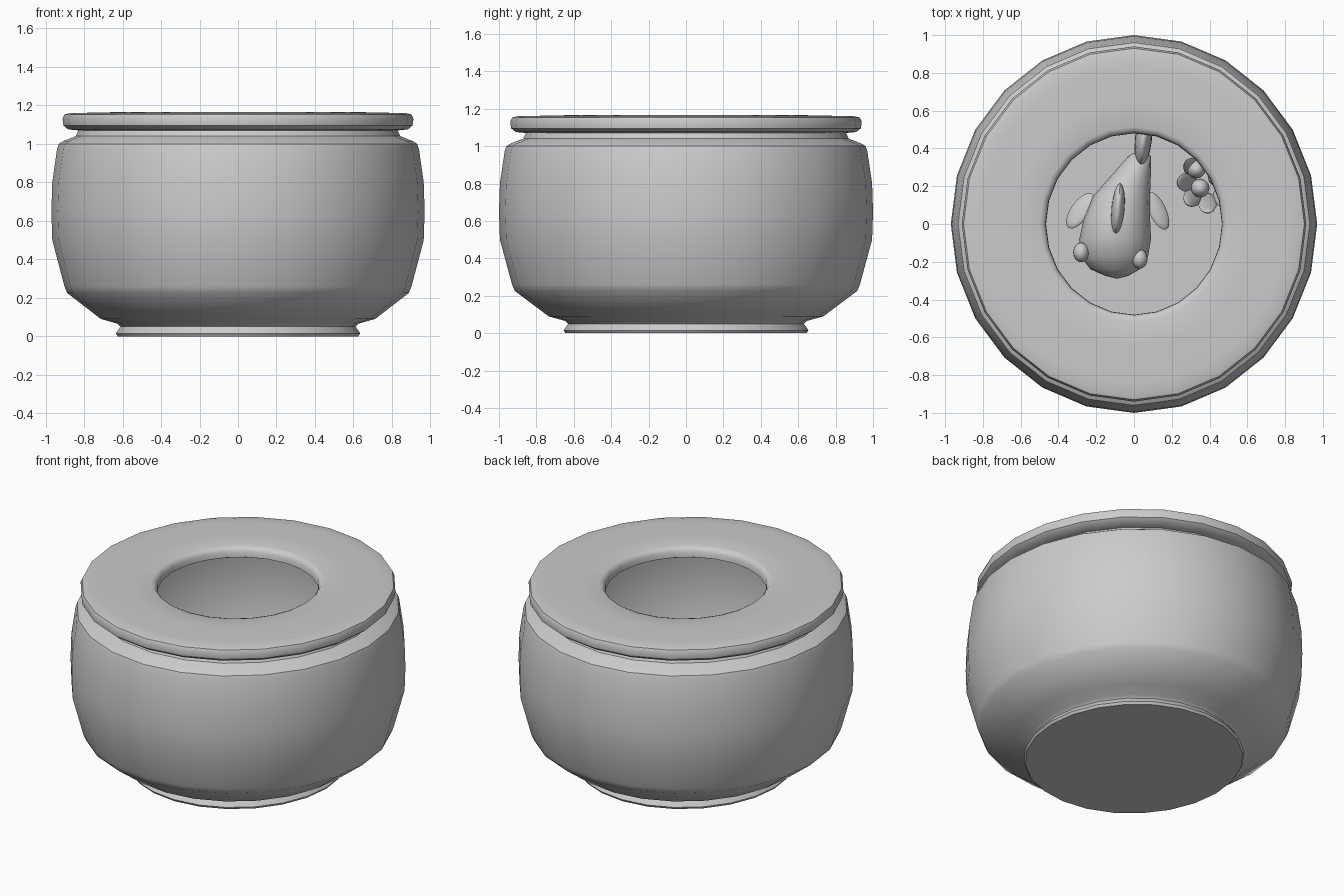
import bpy, bmesh, math
from mathutils import Vector, Euler

if "Cube" in bpy.data.objects:
    bpy.data.objects.remove(bpy.data.objects["Cube"])


def finish(name, bm, angle=40):
    me = bpy.data.meshes.new(name)
    bm.to_mesh(me)
    bm.free()
    ob = bpy.data.objects.new(name, me)
    bpy.context.collection.objects.link(ob)
    bpy.ops.object.select_all(action='DESELECT')
    ob.select_set(True)
    bpy.context.view_layer.objects.active = ob
    bpy.ops.object.shade_smooth_by_angle(angle=math.radians(angle))
    return ob


def skin(name, rings, angle=40):
    """Join equal-length rings of points with quads."""
    bm = bmesh.new()
    vs = [[bm.verts.new(p) for p in ring] for ring in rings]
    n = len(vs[0])
    for a, b in zip(vs, vs[1:]):
        for j in range(n):
            k = (j + 1) % n
            bm.faces.new((a[j], a[k], b[k], b[j]))
    bmesh.ops.remove_doubles(bm, verts=bm.verts, dist=1e-5)
    return finish(name, bm, angle)


def lathe(name, profile, n=24, sx=0.97):
    rings = [[(sx * r * math.cos(2 * math.pi * j / n),
               r * math.sin(2 * math.pi * j / n), z) for j in range(n)]
             for r, z in profile]
    return skin(name, rings)


def blob(name, loc, size, rot=(0, 0, 0), seg=16):
    """Stretched, turned ball; used for eyes, fins and leaves."""
    bm = bmesh.new()
    bmesh.ops.create_uvsphere(bm, u_segments=seg, v_segments=seg // 2 + 2, radius=1)
    m = Euler([math.radians(a) for a in rot]).to_matrix()
    for v in bm.verts:
        v.co = m @ Vector([c * s for c, s in zip(v.co, size)]) + Vector(loc)
    return finish(name, bm)


# Bowl: base, foot, wall, overhanging top ring, opening, inner wall (no inner floor)
lathe("bowl", [
    (0, 0), (0.645, 0), (0.655, 0.015), (0.63, 0.05), (0.645, 0.065),
    (0.735, 0.09), (0.915, 0.225), (0.93, 0.26), (0.995, 0.5), (1.0, 0.65),
    (0.995, 0.8), (0.97, 0.97), (0.96, 1.0), (0.935, 1.015), (0.87, 1.04),
    (0.855, 1.07), (0.91, 1.075), (0.935, 1.095), (0.94, 1.13), (0.93, 1.152),
    (0.90, 1.16), (0.84, 1.161), (0.65, 1.165), (0.515, 1.162), (0.495, 1.155),
    (0.482, 1.135), (0.48, 1.10), (0.50, 1.09), (0.83, 1.06), (0.84, 1.03),
    (0.93, 0.98), (0.97, 0.8), (0.97, 0.5), (0.89, 0.24), (0.72, 0.11),
    (0.63, 0.08)])

# Fish body: oval rings along a bent spine (y, centre x, half width, half height)
ZF = 0.45
stations = [(-0.29, -0.09, 0, 0), (-0.275, -0.09, 0.06, 0.05),
            (-0.24, -0.10, 0.13, 0.10), (-0.17, -0.105, 0.18, 0.15),
            (-0.08, -0.10, 0.19, 0.18), (0.03, -0.09, 0.175, 0.18),
            (0.15, -0.065, 0.15, 0.15), (0.28, -0.005, 0.095, 0.10),
            (0.36, 0.03, 0.06, 0.07), (0.40, 0.04, 0, 0)]
skin("fish_body", [[(x + w * math.sin(2 * math.pi * j / 16), y,
                     ZF + h * math.cos(2 * math.pi * j / 16)) for j in range(16)]
                   for y, x, w, h in stations], 60)

# Fish eyes and fins
for side, ex, ey in (("left", -0.28, -0.15), ("right", 0.03, -0.185)):
    blob("eye_" + side, (ex, ey, ZF + 0.08), (0.042, 0.052, 0.05))
blob("side_fin_left", (-0.285, 0.07, ZF - 0.02), (0.055, 0.11, 0.02), (0, -25, -35))
blob("side_fin_right", (0.125, 0.07, ZF - 0.02), (0.05, 0.11, 0.02), (0, 25, 25))
blob("back_fin", (-0.085, 0.08, ZF + 0.16), (0.035, 0.14, 0.10), (10, 0, -5))
blob("tail_fin", (0.05, 0.45, ZF + 0.01), (0.045, 0.15, 0.17), (0, 0, -6))

# Small plant beside the fish: ring of leaves around round buds
px, py = 0.39, 0.22
for i in range(8):
    a = 2 * math.pi * i / 8
    blob(f"leaf_{i}", (px + 0.11 * math.cos(a), py + 0.11 * math.sin(a), 0.21),
         (0.018, 0.05, 0.15), (0, 20, math.degrees(a)), 12)
for i, (dx, dy) in enumerate(((-0.04, -0.03), (-0.06, 0.07), (0.05, 0.03))):
    blob(f"bud_{i}", (px + dx, py + dy, 0.25), (0.05, 0.05, 0.07), (0, 0, 0), 12)
